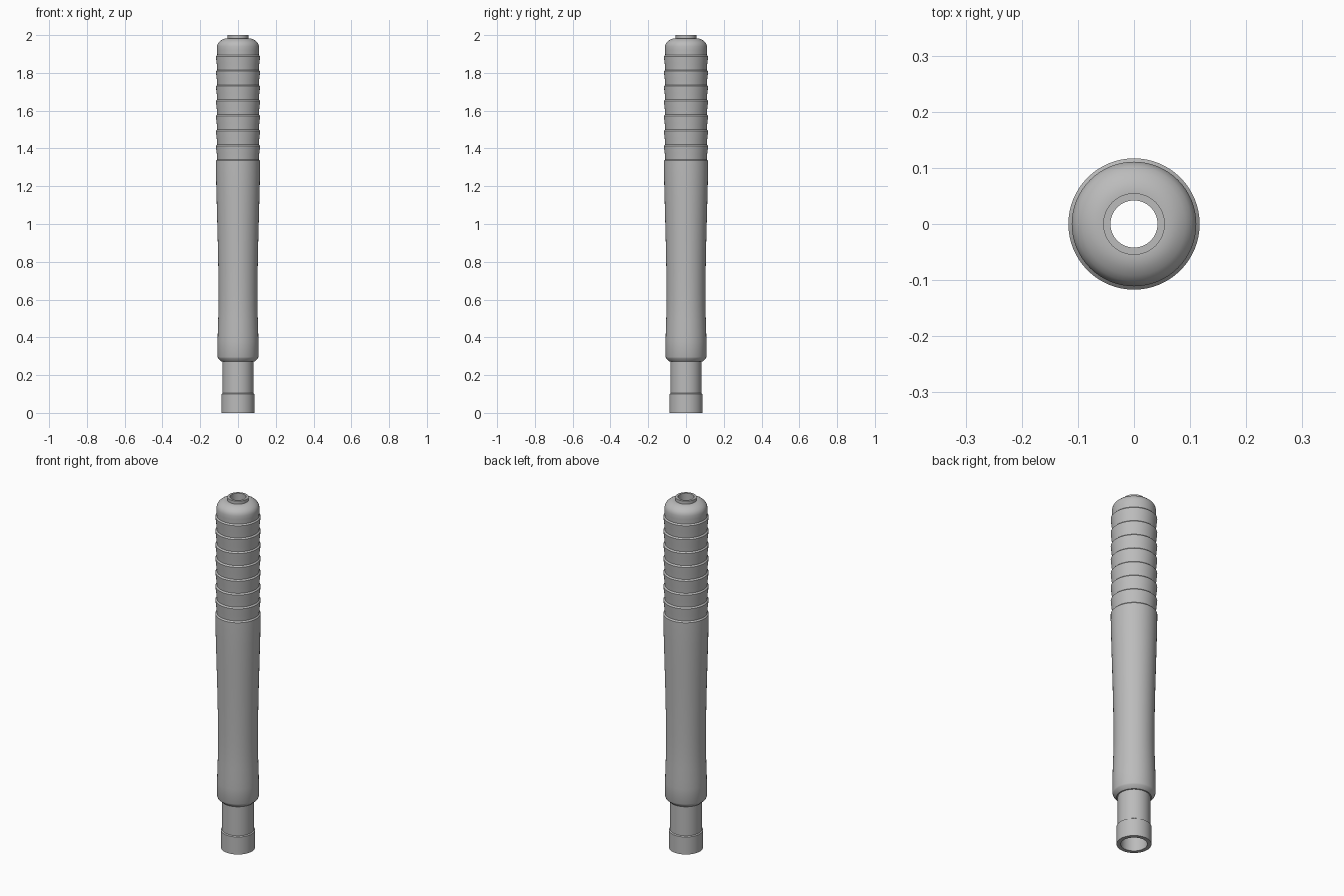
import bpy
import bmesh
import math

SEGMENTS = 64

if "Cube" in bpy.data.objects:
    bpy.data.objects.remove(bpy.data.objects["Cube"], do_unlink=True)

grey = bpy.data.materials.new("satin grey")
grey.use_nodes = True
GREY = (0.5, 0.5, 0.5, 1)
grey.diffuse_color = GREY
grey.node_tree.nodes["Principled BSDF"].inputs["Base Color"].default_value = GREY


def lathe(name, profile):
    """Spin a (radius, height) profile, listed bottom to top, around z."""
    bm = bmesh.new()
    rings = []
    for r, z in profile:
        angles = [math.tau * i / SEGMENTS for i in range(SEGMENTS)]
        rings.append([bm.verts.new((r * math.cos(a), r * math.sin(a), z)) for a in angles])
    for low, high in zip(rings, rings[1:]):
        for i in range(SEGMENTS):
            j = (i + 1) % SEGMENTS
            bm.faces.new((low[i], low[j], high[j], high[i]))
    mesh = bpy.data.meshes.new(name)
    bm.to_mesh(mesh)
    bm.free()
    mesh.materials.append(grey)
    obj = bpy.data.objects.new(name, mesh)
    bpy.context.collection.objects.link(obj)
    bpy.ops.object.select_all(action="DESELECT")
    obj.select_set(True)
    bpy.context.view_layer.objects.active = obj
    bpy.ops.object.shade_smooth_by_angle(angle=math.radians(30))
    return obj


# Connector tube with its thicker collar at the foot
lathe("connector_tube", [(0.067, 0), (0.088, 0), (0.088, 0.1), (0.082, 0.104), (0.082, 0.272)])

# Long gently waisted shaft with a chamfered lower edge
lathe("shaft", [
    (0.082, 0.272), (0.088, 0.272), (0.105, 0.288), (0.108, 0.296), (0.108, 0.38),
    (0.107, 0.43), (0.105, 0.49), (0.103, 0.56), (0.103, 0.64), (0.104, 0.75),
    (0.107, 0.9), (0.111, 1.05), (0.115, 1.2), (0.117, 1.3), (0.117, 1.335),
    (0.110, 1.342)])

# Grip of ribs that flare upwards and step back in
RIBS, PITCH, START = 7, 0.079, 1.342
grip = [(0.110, START)]
for k in range(RIBS):
    z = START + k * PITCH
    grip += [(0.1125, z + 0.03), (0.116, z + 0.06), (0.117, z + PITCH - 0.007), (0.110, z + PITCH)]
lathe("ribbed_grip", grip)

# Rounded cap and the short neck on top
lathe("rounded_cap", [
    (0.110, START + RIBS * PITCH), (0.111, 1.92), (0.111, 1.94), (0.108, 1.952),
    (0.102, 1.962), (0.092, 1.971), (0.08, 1.978), (0.066, 1.983), (0.055, 1.983)])
lathe("neck", [(0.055, 1.983), (0.055, 2), (0.042, 2)])

# Hollow bore, narrowing under the cap
lathe("bore", [(0.042, 2), (0.042, 1.95), (0.067, 1.92), (0.067, 0)])
